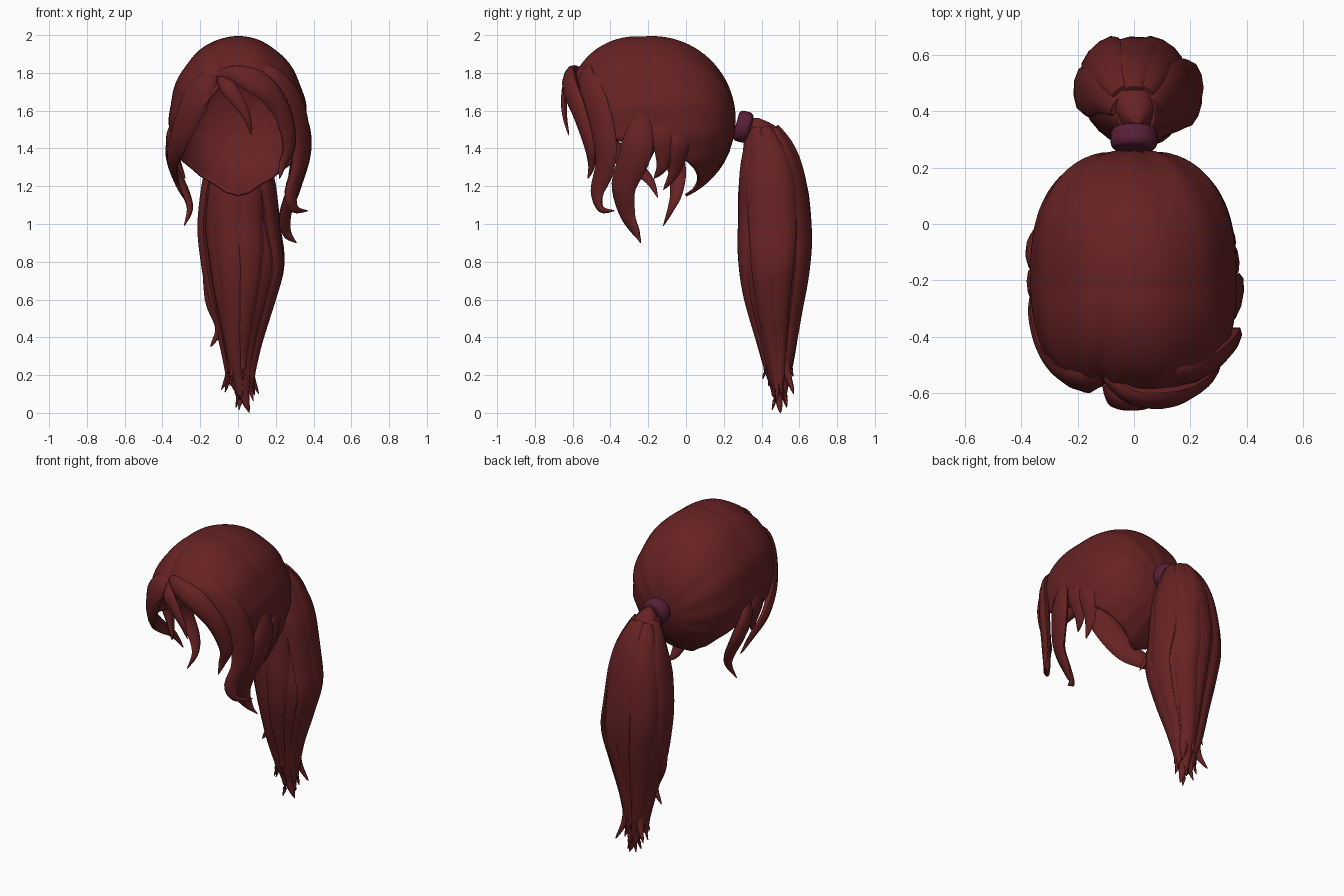
import bpy, bmesh, math
from mathutils import Vector

cube = bpy.data.objects.get("Cube")
if cube:
    bpy.data.objects.remove(cube, do_unlink=True)


def material(name, colour):
    mat = bpy.data.materials.new(name)
    mat.use_nodes = True
    mat.diffuse_color = colour
    mat.node_tree.nodes["Principled BSDF"].inputs["Base Color"].default_value = colour
    return mat


HAIR = material("dark red hair", (0.135, 0.016, 0.017, 1))
BAND = material("plum band", (0.1, 0.014, 0.038, 1))
CENTRE = Vector((0, -0.18, 1.55))


def finish(obj, mat, angle=50):
    obj.data.materials.append(mat)
    bpy.ops.object.select_all(action="DESELECT")
    obj.select_set(True)
    bpy.context.view_layer.objects.active = obj
    bpy.ops.object.shade_smooth_by_angle(angle=math.radians(angle))


def spline(points, t):
    """Smooth curve through points of any dimension, t from 0 to 1."""
    last = len(points) - 1
    i = min(int(t * last), last - 1)
    u = t * last - i
    a, b, c, d = (Vector(points[max(0, min(last, i + k))]) for k in (-1, 0, 1, 2))
    return b + (c - a) * (u / 2) + (a * 2 - b * 5 + c * 4 - d) * (u * u / 2) \
        + (b * 3 - a - c * 3 + d) * (u ** 3 / 2)


def loft(name, rings, closed_ends=True):
    """Skin a list of closed rings with quads."""
    bm = bmesh.new()
    rows = [[bm.verts.new(p) for p in ring] for ring in rings]
    n = len(rows[0])
    for low, high in zip(rows, rows[1:]):
        for j in range(n):
            k = (j + 1) % n
            bm.faces.new((low[j], low[k], high[k], high[j]))
    if closed_ends:
        bm.faces.new(rows[0])
        bm.faces.new(rows[-1])
    bmesh.ops.recalc_face_normals(bm, faces=bm.faces)
    mesh = bpy.data.meshes.new(name)
    bm.to_mesh(mesh)
    bm.free()
    obj = bpy.data.objects.new(name, mesh)
    bpy.context.collection.objects.link(obj)
    return obj


def lock(name, points, width, thick, centre=CENTRE, steps=28, sides=10):
    """Tapered flat strand lying tangent to the volume around centre."""
    rings = []
    for s in range(steps + 1):
        t = s / steps
        p = spline(points, t)
        along = (spline(points, min(1, t + 0.02)) - spline(points, max(0, t - 0.02))).normalized()
        out = p - centre
        out.z *= 0.5
        across = along.cross(out).normalized()
        out = across.cross(along).normalized()
        size = min(1, 0.3 + 2.5 * t) * max(0.02, 1 - t ** 1.7)
        ring = []
        for j in range(sides):
            a = math.tau * j / sides
            ring.append(p + across * (math.cos(a) * width * size)
                        + out * (math.sin(a) * thick * size ** 0.7))
        rings.append(ring)
    obj = loft(name, rings)
    finish(obj, HAIR)
    return obj


# Scalp cap: an open dome whose rim height follows the hairline
HAIRLINE = [(-180, 1.14), (-160, 1.16), (-140, 1.23), (-110, 1.36), (-60, 1.45), (-32, 1.57),
            (-14, 1.76), (15, 1.69), (45, 1.5), (75, 1.42), (110, 1.36), (140, 1.23),
            (160, 1.16), (180, 1.14)]


def rim_height(deg):
    for (a, za), (b, zb) in zip(HAIRLINE, HAIRLINE[1:]):
        if a <= deg <= b:
            return za + (zb - za) * (deg - a) / (b - a)


def cap_point(deg, f):
    phi = math.radians(deg)
    theta = f * math.acos((rim_height(deg) - CENTRE.z) / 0.45)
    sx, cy = math.sin(phi), -math.cos(phi)
    # squarer outline towards the widest level, round at crown and nape
    power = 2 + 0.5 * math.sin(theta) ** 2
    grow = (abs(sx) ** power + abs(cy) ** power) ** (-1 / power)
    r = math.sin(theta) * grow
    p = Vector((0.365 * sx * r, 0.44 * cy * r, 0.445 * math.cos(theta)))
    front = max(0, min(1, (-p.y - 0.05) / 0.35))
    # fuller forehead, combed ridges and the parting groove
    swell = 1 + 0.16 * front * max(0, p.z) / 0.44
    swell += 0.008 * math.sin(13 * math.atan2(p.x, p.z + 0.1) + 4 * p.y) * math.sin(theta)
    swell -= 0.07 * front * math.exp(-((p.x + 0.11) / 0.03) ** 2)
    return CENTRE + p * swell


COLUMNS, ROWS = 120, 36
cap = loft("scalp_hair", [[cap_point(360 * j / COLUMNS - 180, (i + 0.05) / (ROWS + 0.05))
                           for j in range(COLUMNS)] for i in range(ROWS + 1)], False)
bm = bmesh.new()
bm.from_mesh(cap.data)
bmesh.ops.holes_fill(bm, edges=[e for e in bm.edges if e.is_boundary
                                and e.verts[0].co.z > 1.9], sides=0)
bmesh.ops.recalc_face_normals(bm, faces=bm.faces)
top = max(bm.faces, key=lambda f: f.calc_center_median().z)
if top.normal.z < 0:
    bmesh.ops.reverse_faces(bm, faces=bm.faces)
bm.to_mesh(cap.data)
bm.free()
shell = cap.modifiers.new("thickness", "SOLIDIFY")
shell.thickness = 0.015
shell.offset = -1
finish(cap, HAIR)

# Framing locks around the face, with roots sunk into the cap
lock("left_bang", [(-.1, -.54, 1.79), (0, -.61, 1.79), (.14, -.61, 1.72), (.235, -.56, 1.59),
                   (.27, -.51, 1.42), (.235, -.5, 1.31), (.22, -.52, 1.24)], 0.08, 0.04)
lock("forelock", [(-.1, -.57, 1.77), (-.06, -.63, 1.73), (0, -.645, 1.65),
                  (.05, -.64, 1.56), (.07, -.62, 1.47)], 0.05, 0.022)
lock("left_front_curl", [(.05, -.5, 1.84), (.18, -.53, 1.78), (.28, -.48, 1.64),
                         (.33, -.43, 1.45), (.32, -.43, 1.3), (.28, -.47, 1.17),
                         (.3, -.45, 1.08), (.37, -.38, 1.07)], 0.1, 0.04)
lock("left_side_curl", [(.28, -.28, 1.68), (.35, -.25, 1.52), (.35, -.27, 1.36), (.3, -.33, 1.2),
                        (.25, -.31, 1.05), (.26, -.26, .95), (.31, -.24, .9)], 0.1, 0.034)
lock("left_temple_wisp", [(.3, -.14, 1.6), (.35, -.12, 1.47), (.32, -.12, 1.32),
                          (.29, -.17, 1.24)], 0.075, 0.025)
lock("left_ear_wisp", [(.29, -.04, 1.58), (.33, -.03, 1.43), (.29, -.06, 1.28),
                       (.27, -.12, 1.18)], 0.07, 0.025)
lock("right_bang", [(-.12, -.5, 1.8), (-.18, -.55, 1.74), (-.25, -.52, 1.6), (-.31, -.44, 1.45),
                    (-.345, -.32, 1.34), (-.33, -.2, 1.24), (-.29, -.15, 1.14)], 0.1, 0.04)
lock("right_side_curl", [(-.29, -.2, 1.62), (-.355, -.12, 1.44), (-.34, -.05, 1.3),
                         (-.28, -.05, 1.17), (-.255, -.08, 1.08), (-.285, -.12, .99)], 0.065, 0.03)
lock("right_temple_wisp", [(-.3, -.25, 1.6), (-.355, -.22, 1.45), (-.32, -.24, 1.33),
                           (-.28, -.28, 1.24)], 0.08, 0.028)

# Hair band
bpy.ops.mesh.primitive_cylinder_add(vertices=32, radius=0.083, depth=0.08, location=(0, 0.303, 1.515),
                                    rotation=(math.radians(-105), 0, 0))
band = bpy.context.object
band.name = "hair_band"
bevel = band.modifiers.new("soft rim", "BEVEL")
bevel.width, bevel.segments = 0.025, 4
finish(band, BAND)

# Ponytail core: rows of height, centre x, centre y, half width, half depth
TAIL = [(1.56, .01, .37, .02, .02), (1.51, 0, .405, .075, .085), (1.4, 0, .44, .13, .125),
        (1.25, 0, .455, .18, .16), (1, .0, .47, .22, .185), (.8, .02, .467, .23, .185),
        (.6, .015, .465, .185, .155), (.4, .01, .475, .12, .105), (.2, .01, .49, .08, .06),
        (.07, .03, .495, .025, .02)]


def tail_point(t, angle, scale):
    z, x, y, rx, ry = spline(TAIL, t)
    # the right flank is fuller towards the back
    fan = 0.93 + 0.25 * math.sin(angle) if math.cos(angle) < 0 else 1
    return Vector((x + math.cos(angle) * rx * scale * fan, y + math.sin(angle) * ry * scale, z))


core = loft("ponytail_core", [[tail_point(i / 50, math.tau * j / 40, 0.92) for j in range(40)]
                              for i in range(51)])
finish(core, HAIR)

# Ponytail strands: overlapping ridges that split into ragged tips
STRANDS = 9
for i in range(STRANDS):
    angle = math.tau * (i + 0.3) / STRANDS
    end = 0.9 + 0.06 * math.sin(i * 2.4)
    path = [tail_point(end * k / 8, angle + 0.3 * math.sin(i * 1.7) * k / 8, 0.86)
            for k in range(1, 9)]
    out = Vector((math.cos(angle), math.sin(angle), 0))
    path.append(path[-1] + out * 0.015 + Vector((0, 0, -0.09)))
    axis = Vector((0.01, 0.47, 0.8))
    lock(f"ponytail_strand_{i + 1}", path, 0.105, 0.042, axis, 36)

# Loose tips at the end of the ponytail
lock("ponytail_tip", [(.01, .48, .45), (0, .485, .25), (.03, .49, .1), (.06, .5, 0)],
     0.06, 0.04, Vector((0, .3, .3)))
lock("right_loose_tip", [(-.17, .46, .75), (-.14, .46, .58), (-.1, .46, .45), (-.145, .46, .35)],
     0.035, 0.035, Vector((0, .47, .6)))
for side, drop in ((-1, 0.12), (1, 0.1)):
    lock("right_end_tip" if side < 0 else "left_end_tip",
         [(.01 + side * .06, .5, .45), (.01 + side * .05, .52, .3), (.01 + side * .06, .54, .2),
          (.01 + side * .1, .57, drop)], 0.04, 0.03, Vector((0, .47, .4)))
